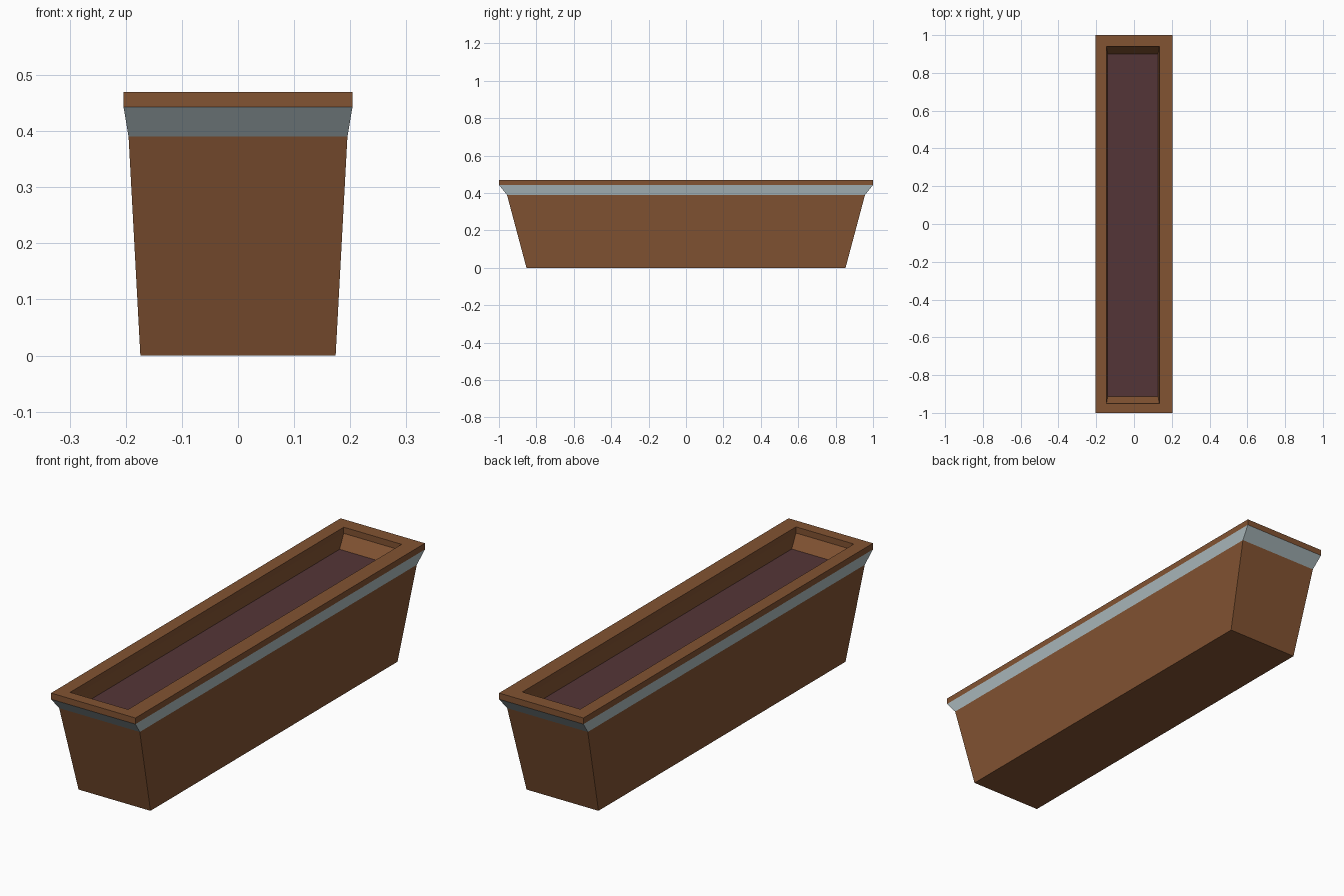
import bpy, bmesh

if "Cube" in bpy.data.objects:
    bpy.data.objects.remove(bpy.data.objects["Cube"])


def srgb(r, g, b):
    """8-bit display colour to linear RGBA."""
    f = lambda c: c / 12.92 if c <= 0.04045 else ((c + 0.055) / 1.055) ** 2.4
    return (f(r / 255), f(g / 255), f(b / 255), 1)


def material(name, rgb):
    m = bpy.data.materials.new(name)
    m.diffuse_color = srgb(*rgb)
    m.use_nodes = True
    m.node_tree.nodes["Principled BSDF"].inputs["Base Color"].default_value = m.diffuse_color
    return m


wood = material("brown_wood", (130, 83, 50))
metal = material("grey_band", (172, 186, 190))
earth = material("dark_soil", (84, 53, 55))


def loft(name, rings, mat, cap_first=False, cap_last=False):
    """Skin rectangles given as (half_x, half_y, z, shift)."""
    bm = bmesh.new()
    loops = [[bm.verts.new((sx * hx + o, sy * hy + o, z))
              for sx, sy in ((-1, -1), (1, -1), (1, 1), (-1, 1))]
             for hx, hy, z, o in rings]
    for a, b in zip(loops, loops[1:]):
        for i in range(4):
            j = (i + 1) % 4
            bm.faces.new((a[i], a[j], b[j], b[i]))
    if cap_first:
        bm.faces.new(loops[0][::-1])
    if cap_last:
        bm.faces.new(loops[-1])
    me = bpy.data.meshes.new(name)
    bm.to_mesh(me)
    bm.free()
    me.materials.append(mat)
    ob = bpy.data.objects.new(name, me)
    bpy.context.collection.objects.link(ob)
    return ob


SHIFT = -0.006  # the opening sits slightly off centre
base = (0.174, 0.853, 0.0, 0)
band_low = (0.195, 0.957, 0.39, 0)
band_high = (0.204, 1.0, 0.443, 0)
rim_top = (0.204, 1.0, 0.47, 0)
lip_top = (0.140, 0.945, 0.47, SHIFT)
lip_low = (0.140, 0.945, 0.443, SHIFT)
soil_edge = (0.133, 0.906, 0.39, SHIFT)

# Tapered box, flared band, rim with inner walls, soil surface
loft("planter_box", [base, band_low], wood, cap_first=True)
loft("flared_band", [band_low, band_high], metal)
loft("rim", [band_high, rim_top, lip_top, lip_low, soil_edge], wood)
loft("soil", [soil_edge], earth, cap_last=True)
